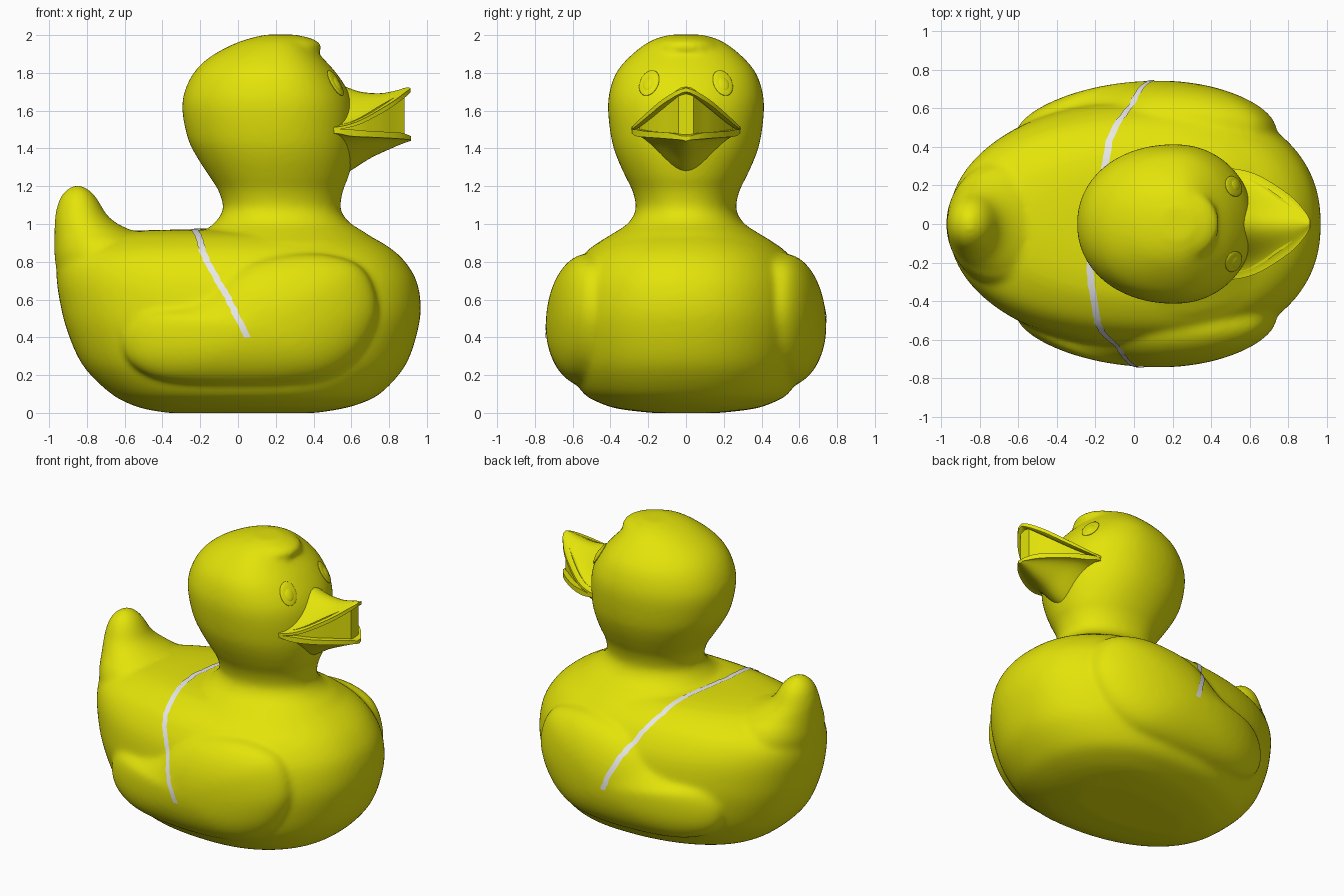
import bpy, bmesh, math, random
from mathutils import Vector, Matrix
from mathutils.bvhtree import BVHTree

if "Cube" in bpy.data.objects:
    bpy.data.objects.remove(bpy.data.objects["Cube"])

random.seed(3)


def material(name, rgb):
    m = bpy.data.materials.new(name)
    m.diffuse_color = (*rgb, 1)
    m.use_nodes = True
    m.node_tree.nodes["Principled BSDF"].inputs["Base Color"].default_value = m.diffuse_color
    return m


YELLOW = material("yellow", (0.77, 0.77, 0.003))
WHITE = material("white", (0.8, 0.8, 0.8))


def spline(rows, k=5, closed=False):
    """Catmull-Rom refinement of rows of numbers."""
    n, out = len(rows), []
    for i in range(n if closed else n - 1):
        idx = [(i + d) % n if closed else min(max(i + d, 0), n - 1) for d in (-1, 0, 1, 2)]
        a, b, c, d = (rows[j] for j in idx)
        for s in range(k):
            t = s / k
            out.append([0.5 * (2 * q + (r - p) * t + (2 * p - 5 * q + 4 * r - w) * t * t
                               + (3 * q - p - 3 * r + w) * t ** 3)
                        for p, q, r, w in zip(a, b, c, d)])
    if not closed:
        out.append(list(rows[-1]))
    return out


def shell(bm, rings):
    """Skin a list of closed rings and cap both ends."""
    vs = [[bm.verts.new(p) for p in r] for r in rings]
    n = len(vs[0])
    faces = [bm.faces.new(vs[0]), bm.faces.new(vs[-1][::-1])]
    for a, b in zip(vs, vs[1:]):
        for i in range(n):
            j = (i + 1) % n
            faces.append(bm.faces.new((a[i], b[i], b[j], a[j])))
    bmesh.ops.recalc_face_normals(bm, faces=faces)


def level_loft(bm, rows, widest=None, power=2.0, n=72):
    """Stack of ovals; row = z, x min, x max, half width."""
    rings = []
    for z, x0, x1, w in spline(rows):
        xm = (x0 + x1) / 2 if widest is None else widest
        ring = []
        for i in range(n):
            a = 2 * math.pi * i / n
            c, s = (math.copysign(abs(v) ** (2 / power), v) for v in (math.cos(a), math.sin(a)))
            ring.append((xm + c * (x1 - xm if c > 0 else xm - x0), max(w, 0.01) * s, max(z, 0)))
        rings.append(ring)
    shell(bm, rings)


def finish(bm, name, mat, angle=None):
    me = bpy.data.meshes.new(name)
    bm.to_mesh(me)
    bm.free()
    me.materials.append(mat)
    ob = bpy.data.objects.new(name, me)
    bpy.context.collection.objects.link(ob)
    for p in me.polygons:
        p.use_smooth = True
    if angle:
        bpy.ops.object.select_all(action='DESELECT')
        ob.select_set(True)
        bpy.context.view_layer.objects.active = ob
        bpy.ops.object.shade_smooth_by_angle(angle=math.radians(angle))
    return ob


# Body, tail, neck and head as overlapping shells
bm = bmesh.new()
level_loft(bm, [(0, -.37, .41, .18), (.02, -.49, .54, .35), (.05, -.58, .65, .45),
                (.1, -.67, .75, .54), (.2, -.78, .85, .60), (.3, -.85, .91, .63),
                (.45, -.91, .955, .65), (.57, -.94, .968, .645), (.7, -.96, .945, .62),
                (.8, -.95, .885, .57), (.87, -.88, .81, .51), (.93, -.74, .71, .41),
                (.955, -.62, .64, .32), (.967, -.48, .56, .2), (.97, -.33, .48, .09)],
           widest=.13, power=2.22)
level_loft(bm, [(.5, -.92, -.3, .33), (.8, -.968, -.38, .33), (.9, -.972, -.44, .29),
                (.95, -.972, -.53, .24), (1.0, -.971, -.635, .195),
                (1.05, -.967, -.695, .16), (1.12, -.95, -.737, .125), (1.17, -.92, -.775, .085),
                (1.203, -.875, -.825, .035)])
level_loft(bm, [(.9, -.24, .75, .47), (.96, -.18, .665, .37), (1.0, -.13, .60, .31),
                (1.05, -.09, .555, .275), (1.1, -.08, .543, .265), (1.18, -.105, .557, .285),
                (1.25, -.15, .585, .32), (1.35, -.215, .61, .365), (1.45, -.265, .62, .395),
                (1.6, -.295, .615, .413), (1.7, -.283, .585, .405), (1.8, -.235, .52, .37),
                (1.88, -.155, .448, .305), (1.95, -.03, .38, .22), (1.985, .07, .35, .15),
                (2.003, .15, .31, .08)], widest=.21, power=2.1)

# Tuft over the forehead
bmesh.ops.create_uvsphere(bm, u_segments=32, v_segments=16, radius=1,
                          matrix=Matrix.Translation((.245, 0, 1.937)) @ Matrix.Diagonal((.2, .185, .066, 1)))

# Wings: domed outlines on both sides, bent around the body
outline = spline([(-.61, .42), (-.59, .29), (-.48, .2), (-.3, .155), (0, .14), (.3, .15),
                  (.5, .2), (.65, .32), (.735, .5), (.72, .66), (.64, .78), (.48, .835),
                  (.3, .84), (.1, .81), (-.05, .74), (-.2, .63), (-.37, .565), (-.54, .525)],
                 4, True)
for side in (-1, 1):
    rings = [[(x, side * .3, z) for x, z in outline]]
    for i in range(13):
        a = math.pi / 2 * i / 12.3
        s = math.cos(a)
        ring = []
        for x, z in outline:
            dx = (x - .13) * s
            y = .53 + .213 * math.sin(a) - .065 * (dx / .74) ** 2
            ring.append((.13 + dx, side * y, .46 + (z - .46) * s))
        rings.append(ring)
    shell(bm, rings)

# Fuse into one soft skin
duck = finish(bm, "body_and_head", YELLOW)
rm = duck.modifiers.new("fuse", 'REMESH')
rm.mode = 'VOXEL'
rm.voxel_size = 0.016
rm.use_smooth_shade = True
sm = duck.modifiers.new("soften", 'SMOOTH')
sm.factor = 0.5
sm.iterations = 14
dg = bpy.context.evaluated_depsgraph_get()
fused = bpy.data.meshes.new_from_object(duck.evaluated_get(dg))
duck.modifiers.clear()
duck.data = fused
fused.materials.clear()
fused.materials.append(YELLOW)
for p in fused.polygons:
    p.use_smooth = True
tree = BVHTree.FromPolygons([v.co for v in fused.vertices], [tuple(p.vertices) for p in fused.polygons])


def bill(name, rows, n=20):
    """Row = x, half width, top edge z, top middle z, bottom edge z, bottom middle z."""
    bm = bmesh.new()
    rings = []
    for x, w, te, tc, be, bc in spline(rows):
        ring = []
        for sign, e, c in ((1, te, tc), (-1, be, bc)):
            for i in range(n + 1):
                v = sign * (2 * i / n - 1)
                ring.append((x, w * v, e + (c - e) * (math.cos(math.pi * v) + 1) / 2))
        rings.append(ring)
    shell(bm, rings)
    return finish(bm, name, YELLOW, 40)


# Open beak: upper, lower and the recessed mouth between
bill("upper_beak", [(.40, .28, 1.51, 1.77, 1.495, 1.72), (.48, .288, 1.51, 1.76, 1.495, 1.72),
                    (.56, .28, 1.52, 1.73, 1.505, 1.70), (.65, .25, 1.55, 1.70, 1.53, 1.67),
                    (.75, .19, 1.605, 1.692, 1.58, 1.665), (.83, .13, 1.655, 1.705, 1.63, 1.675),
                    (.89, .06, 1.70, 1.722, 1.675, 1.69), (.912, .02, 1.715, 1.72, 1.695, 1.70)])
bill("lower_beak", [(.40, .27, 1.50, 1.48, 1.485, 1.24), (.52, .285, 1.50, 1.48, 1.48, 1.25),
                    (.60, .265, 1.50, 1.485, 1.465, 1.285), (.70, .22, 1.492, 1.48, 1.46, 1.348),
                    (.80, .15, 1.487, 1.475, 1.455, 1.395), (.87, .085, 1.482, 1.475, 1.45, 1.425),
                    (.915, .02, 1.465, 1.465, 1.445, 1.44)])
bill("mouth", [(.42, .25, 1.52, 1.72, 1.48, 1.45), (.56, .245, 1.53, 1.71, 1.48, 1.45),
               (.65, .21, 1.565, 1.68, 1.475, 1.45), (.75, .145, 1.625, 1.675, 1.47, 1.45),
               (.83, .08, 1.67, 1.685, 1.465, 1.45), (.882, .04, 1.69, 1.695, 1.46, 1.455)])

# Eyes: shallow raised oval with a pupil
for side in (-1, 1):
    target = Vector((.5, side * .185, 1.74))
    out = (target - Vector((.2, 0, 1.62))).normalized()
    hit, nor, _, _ = tree.ray_cast(target + out * .3, -out)
    if nor.dot(out) < 0:
        nor = -nor
    place = Matrix.Translation(hit) @ nor.to_track_quat('Z', 'Y').to_matrix().to_4x4()
    bm = bmesh.new()
    bmesh.ops.create_uvsphere(bm, u_segments=32, v_segments=16, radius=1,
                              matrix=place @ Matrix.Diagonal((.056, .078, .012, 1)))
    bmesh.ops.create_uvsphere(bm, u_segments=24, v_segments=12, radius=1,
                              matrix=place @ Matrix.Translation((0, -.008, .003))
                              @ Matrix.Diagonal((.034, .046, .014, 1)))
    finish(bm, "left_eye" if side > 0 else "right_eye", YELLOW)

# Painted line over the back, laid onto the skin; row = angle around the body, x
path = spline([(0, .05), (12, -.025), (24, -.095), (36, -.165), (48, -.20), (70, -.23), (90, -.21),
               (115, -.16), (132, -.12), (145, -.05), (160, .03), (176, .11)], 7)
bm = bmesh.new()
prev = None
for deg, x in path:
    a = math.radians(deg)
    d = Vector((0, -math.cos(a), math.sin(a)))
    x += random.uniform(-.004, .004)
    pair = []
    for k in (-1, 0, 1):
        hit, nor, _, _ = tree.ray_cast(Vector((x + k * .018, 0, .4)) + d * .8, -d)
        pair.append(bm.verts.new(hit + d * .005))
    if prev:
        for k in (0, 1):
            bm.faces.new((prev[k], prev[k + 1], pair[k + 1], pair[k]))
    prev = pair
finish(bm, "back_line", WHITE)
